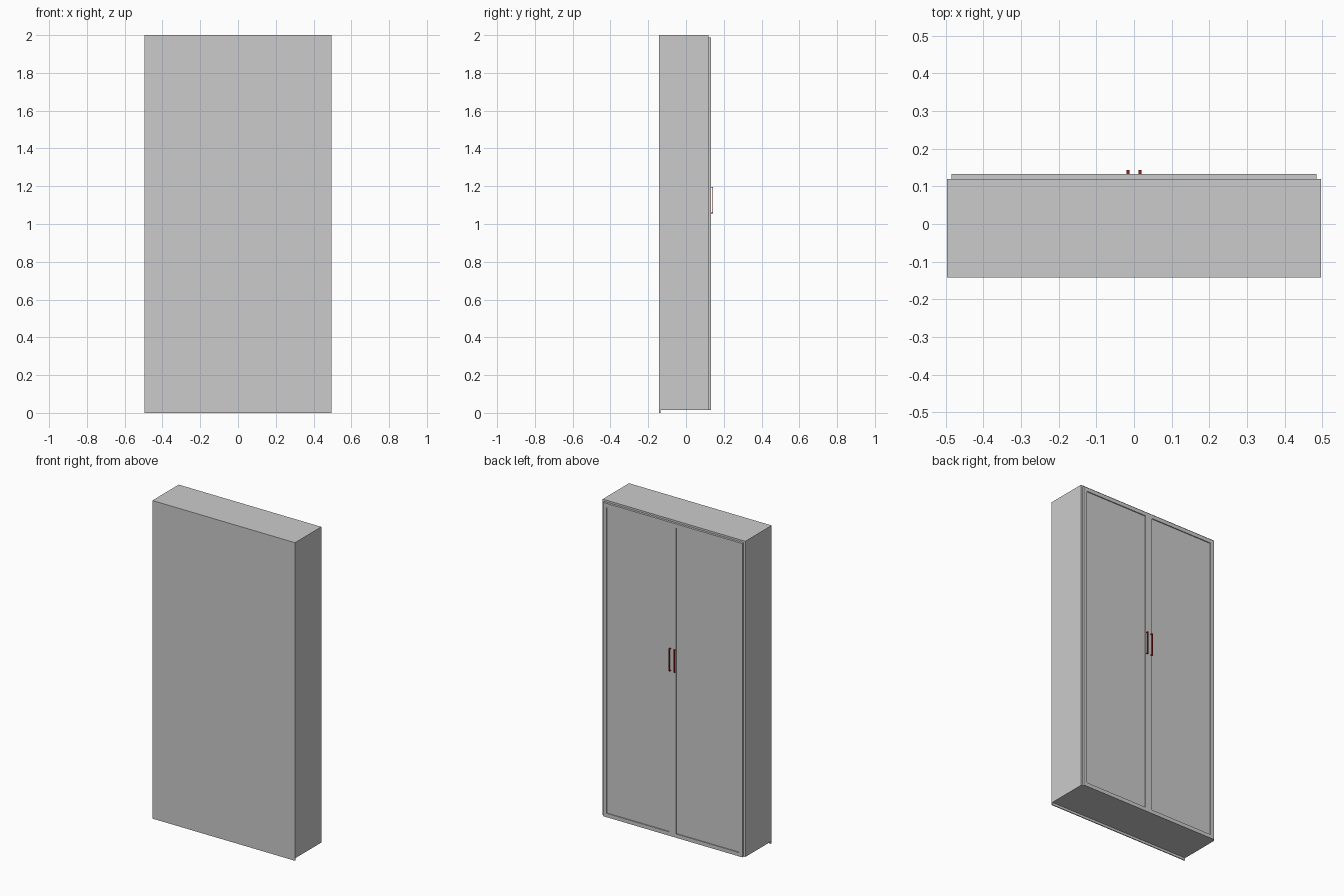
import bpy, bmesh

if "Cube" in bpy.data.objects:
    bpy.data.objects.remove(bpy.data.objects["Cube"])

def finish(name, bm, mat=None):
    bmesh.ops.recalc_face_normals(bm, faces=bm.faces)
    me = bpy.data.meshes.new(name)
    bm.to_mesh(me)
    bm.free()
    ob = bpy.data.objects.new(name, me)
    bpy.context.collection.objects.link(ob)
    if mat:
        me.materials.append(mat)
    return ob

def add_box(bm, x0, x1, y0, y1, z0, z1):
    vs = bmesh.ops.create_cube(bm, size=1)["verts"]
    for v in vs:
        v.co.x = x1 if v.co.x > 0 else x0
        v.co.y = y1 if v.co.y > 0 else y0
        v.co.z = z1 if v.co.z > 0 else z0

def box(name, *dims):
    bm = bmesh.new()
    add_box(bm, *dims)
    return finish(name, bm)

W, BACK, FRONT = 0.496, -0.142, 0.119      # half width, depth limits of the carcass
BOTTOM, TOP, T = 0.015, 2.0, 0.015         # panel heights and thickness
DOOR_Y, RECESS = 0.133, 0.006

red = bpy.data.materials.new("handle_red")
red.diffuse_color = (0.4, 0.01, 0.01, 1)
red.use_nodes = True
red.node_tree.nodes["Principled BSDF"].inputs["Base Color"].default_value = red.diffuse_color

# Carcass: tall back sheet reaching the floor, sides, top and bottom
box("back_panel", -W, W, BACK, BACK + 0.006, 0, TOP)
for side, s in (("left", -1), ("right", 1)):
    xs = sorted((s * W, s * (W - T)))
    box(side + "_side", *xs, BACK + 0.006, FRONT, BOTTOM, TOP)
box("top_panel", -W + T, W - T, BACK + 0.006, FRONT, TOP - T, TOP)
box("bottom_panel", -W + T, W - T, BACK + 0.006, FRONT, BOTTOM, BOTTOM + T)

for side, s in (("left", -1), ("right", 1)):
    # Door with a recessed centre field
    bm = bmesh.new()
    add_box(bm, *sorted((0, s * 0.485)), FRONT, DOOR_Y, BOTTOM, 1.988)
    bmesh.ops.recalc_face_normals(bm, faces=bm.faces)
    face = max(bm.faces, key=lambda f: f.calc_center_median().y)
    bmesh.ops.inset_region(bm, faces=[face], thickness=0.034)
    bmesh.ops.inset_region(bm, faces=[face], thickness=0.0)
    for v in face.verts:
        v.co.y = DOOR_Y - RECESS
    finish(side + "_door", bm)

    # Bracket handle: square C profile extruded across its width
    y0, y1, z0, z1, t = DOOR_Y - 0.001, 0.144, 1.055, 1.197, 0.005
    prof = [(y0, z0), (y1, z0), (y1, z1), (y0, z1),
            (y0, z1 - t), (y1 - t, z1 - t), (y1 - t, z0 + t), (y0, z0 + t)]
    bm = bmesh.new()
    f = bm.faces.new([bm.verts.new((s * 0.0165 - 0.004, y, z)) for y, z in prof])
    ext = bmesh.ops.extrude_face_region(bm, geom=[f])["geom"]
    bmesh.ops.translate(bm, vec=(0.008, 0, 0),
                        verts=[g for g in ext if isinstance(g, bmesh.types.BMVert)])
    finish(side + "_handle", bm, red)
